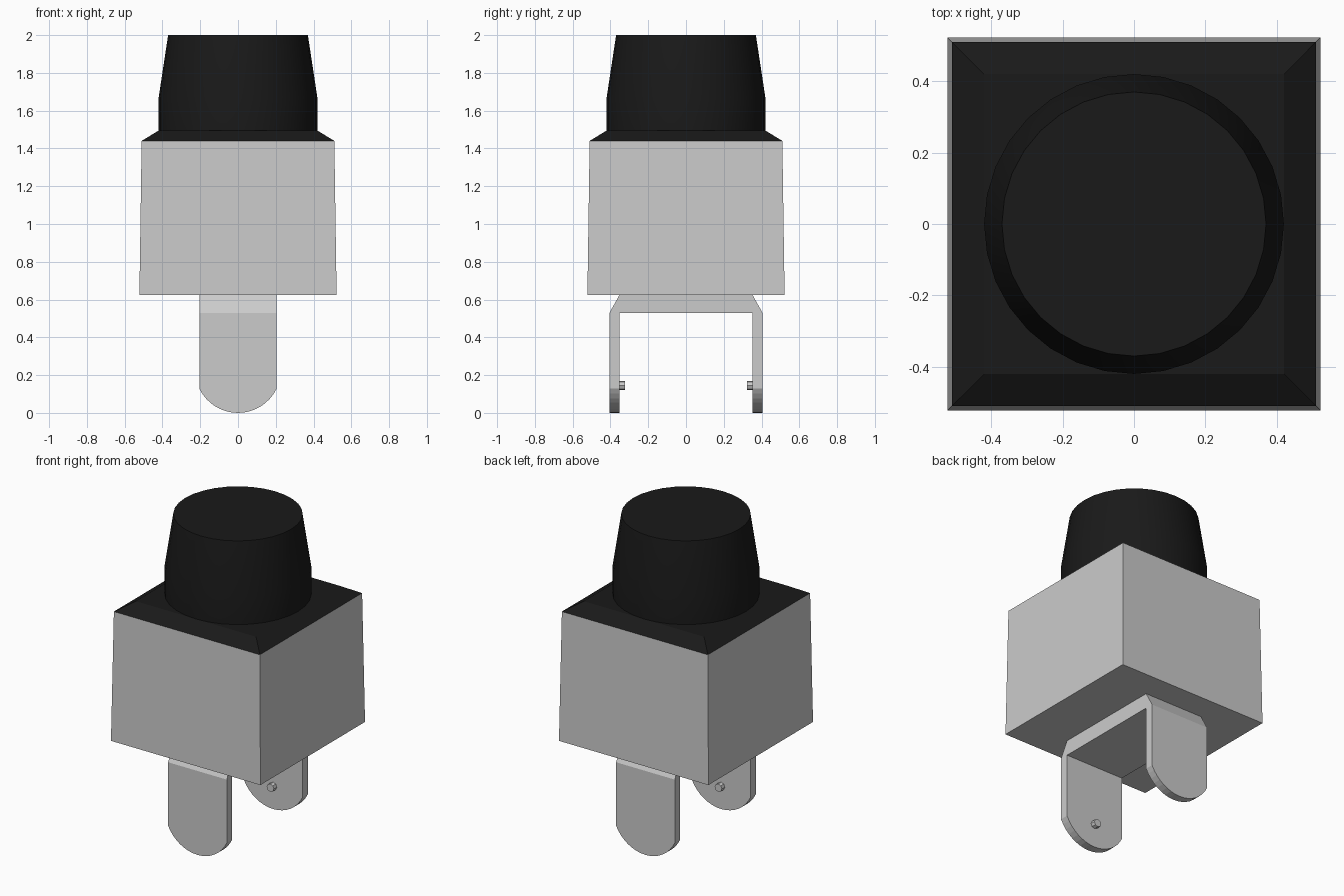
import bpy, bmesh, math
from mathutils import Vector

if "Cube" in bpy.data.objects:
    bpy.data.objects.remove(bpy.data.objects["Cube"])


def finish(name, bm, mat=None):
    bmesh.ops.recalc_face_normals(bm, faces=bm.faces)
    me = bpy.data.meshes.new(name)
    bm.to_mesh(me)
    bm.free()
    ob = bpy.data.objects.new(name, me)
    bpy.context.collection.objects.link(ob)
    if mat:
        me.materials.append(mat)
    return ob


def prism(name, points, direction):
    """Extrude a closed outline of 3D points along a vector."""
    bm = bmesh.new()
    face = bm.faces.new([bm.verts.new(p) for p in points])
    ext = bmesh.ops.extrude_face_region(bm, geom=[face])
    verts = [v for v in ext["geom"] if isinstance(v, bmesh.types.BMVert)]
    bmesh.ops.translate(bm, verts=verts, vec=Vector(direction))
    return finish(name, bm)


def stack(name, rings, sides, mat=None, turn=0.0):
    """Closed solid through (radius, z) rings."""
    bm = bmesh.new()
    loops = []
    for r, z in rings:
        angles = [turn + 2 * math.pi * i / sides for i in range(sides)]
        loops.append([bm.verts.new((r * math.cos(a), r * math.sin(a), z)) for a in angles])
    for lo, hi in zip(loops, loops[1:]):
        for i in range(sides):
            j = (i + 1) % sides
            bm.faces.new((lo[i], lo[j], hi[j], hi[i]))
    bm.faces.new(loops[0][::-1])
    bm.faces.new(loops[-1])
    return finish(name, bm, mat)


black = bpy.data.materials.new("black_plastic")
black.diffuse_color = (0.01, 0.01, 0.01, 1)
black.use_nodes = True
black.node_tree.nodes["Principled BSDF"].inputs["Base Color"].default_value = black.diffuse_color
D = math.sqrt(2)

# Tapered square housing and its bevelled black collar
stack("housing", [(0.522 * D, 0.625), (0.51 * D, 1.44)], 4, turn=math.pi / 4)
stack("collar", [(0.51 * D, 1.44), (0.42 * D, 1.495)], 4, black, math.pi / 4)

# Round knob, straight below and tapered above
knob = stack("knob", [(0.42, 1.495), (0.42, 1.67), (0.37, 2.0)], 32, black)
bpy.context.view_layer.objects.active = knob
knob.select_set(True)
bpy.ops.object.shade_smooth_by_angle(angle=math.radians(15))
knob.select_set(False)

# U-shaped bracket: side profile trimmed by the rounded front outline
half = [(0.352, 0.0), (0.405, 0.0), (0.405, 0.53), (0.352, 0.625)]
side = [(0.352, 0.53)] + half
side += [(-y, z) for y, z in reversed(side)]
bracket = prism("bracket", [(-0.3, y, z) for y, z in side], (0.6, 0, 0))

R = 0.227
end = math.asin(0.205 / R)
arc = [end * (i / 8 - 1) for i in range(17)]
outline = [(R * math.sin(a), R - R * math.cos(a)) for a in arc]
outline += [(0.205, 0.7), (-0.205, 0.7)]
cutter = prism("bracket_cutter", [(x, -0.5, z) for x, z in outline], (0, 1, 0))
cutter.hide_render = True

trim = bracket.modifiers.new("trim", "BOOLEAN")
trim.operation = "INTERSECT"
trim.solver = "EXACT"
trim.object = cutter
bpy.context.view_layer.objects.active = bracket
bpy.ops.object.modifier_apply(modifier="trim")
bpy.data.objects.remove(cutter)

# Small pivot pins pointing inward from each leg
for s, label in ((-1, "front"), (1, "back")):
    pts = [(0.025 * math.cos(i * math.pi / 4), s * 0.322, 0.145 + 0.025 * math.sin(i * math.pi / 4))
           for i in range(8)]
    prism(label + "_pin", pts, (0, s * 0.04, 0))
